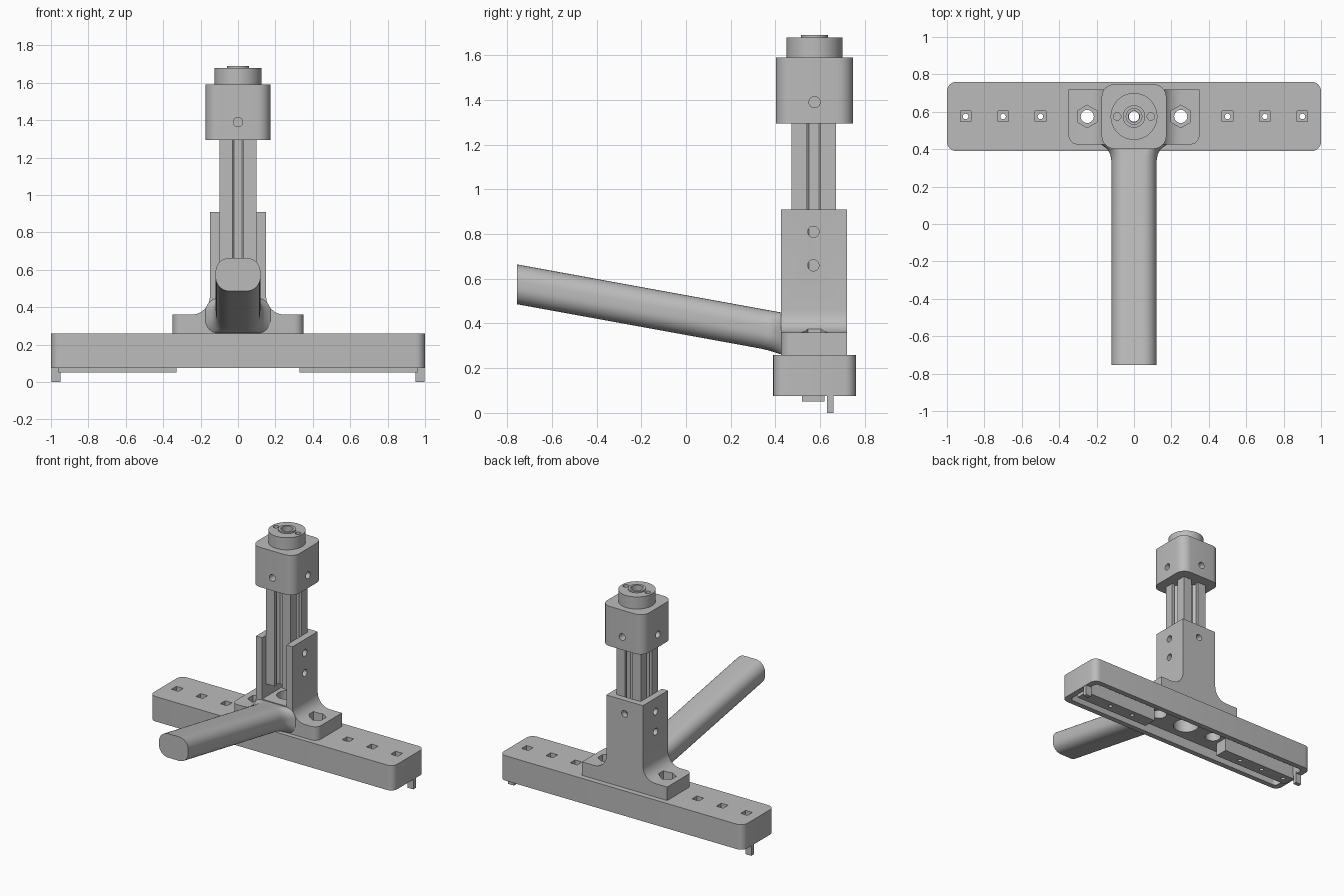
import bpy, bmesh, math
from mathutils import Vector

if "Cube" in bpy.data.objects:
    bpy.data.objects.remove(bpy.data.objects["Cube"])

grey = bpy.data.materials.new("matte_grey")
grey.use_nodes = True
grey.diffuse_color = (0.5, 0.5, 0.5, 1)
grey.node_tree.nodes["Principled BSDF"].inputs["Base Color"].default_value = (0.5, 0.5, 0.5, 1)

CY = 0.575  # depth of the post axis


def circle(u, v, r, n=32, turn=0.0):
    return [(u + r * math.cos(turn + math.tau * i / n), v + r * math.sin(turn + math.tau * i / n)) for i in range(n)]


def rounded(u, v, hu, hv, r, n=6):
    pts = []
    for k, (su, sv) in enumerate([(1, 1), (-1, 1), (-1, -1), (1, -1)]):
        for i in range(n + 1):
            a = (k + i / n) * math.pi / 2
            pts.append((u + su * (hu - r) + r * math.cos(a), v + sv * (hv - r) + r * math.sin(a)))
    return pts


def loft(name, rings):
    bm = bmesh.new()
    loops = [[bm.verts.new(p) for p in ring] for ring in rings]
    n = len(loops[0])
    for a, b in zip(loops, loops[1:]):
        for i in range(n):
            bm.faces.new((a[i], a[(i + 1) % n], b[(i + 1) % n], b[i]))
    bm.faces.new(loops[0])
    bm.faces.new(loops[-1])
    bmesh.ops.recalc_face_normals(bm, faces=bm.faces)
    mesh = bpy.data.meshes.new(name)
    bm.to_mesh(mesh)
    bm.free()
    mesh.materials.append(grey)
    obj = bpy.data.objects.new(name, mesh)
    bpy.context.collection.objects.link(obj)
    return obj


def prism(name, pts, lo, hi, axis="z"):
    place = {"x": lambda u, v, w: (w, u, v), "y": lambda u, v, w: (u, w, v), "z": lambda u, v, w: (u, v, w)}[axis]
    return loft(name, [[place(u, v, w) for u, v in pts] for w in (lo, hi)])


def box(name, x0, x1, y0, y1, z0, z1):
    return prism(name, [(x0, y0), (x1, y0), (x1, y1), (x0, y1)], z0, z1)


def activate(obj):
    bpy.ops.object.select_all(action="DESELECT")
    obj.select_set(True)
    bpy.context.view_layer.objects.active = obj


def cut(obj, *cutters):
    for c in cutters:
        activate(obj)
        mod = obj.modifiers.new("cut", "BOOLEAN")
        mod.operation, mod.solver, mod.object = "DIFFERENCE", "EXACT", c
        bpy.ops.object.modifier_apply(modifier=mod.name)
        bpy.data.objects.remove(c)


def hole(u, v, r, lo, hi, axis="z", n=32, turn=0.0):
    return prism("cutter", circle(u, v, r, n, turn), lo, hi, axis)


# Base bar: hollow underneath, with square nut pockets and bolt holes
base = prism("base_bar", rounded(0, CY, 1, 0.185, 0.05), 0.075, 0.26)
cut(base, prism("cutter", rounded(0, CY, 0.955, 0.145, 0.03), 0, 0.15), hole(0, CY, 0.09, 0, 0.3))
for s in (-1, 1):
    side = "left" if s > 0 else "right"
    rail = box("under_rail_" + side, *sorted((s * 0.33, s * 0.96)), 0.52, 0.62, 0.05, 0.16)
    cut(base, hole(s * 0.25, CY, 0.055, 0, 0.3))
    for x in (0.5, 0.7, 0.9):
        cut(base, hole(s * x, CY, 0.04, 0.2, 0.3, "z", 4, math.pi / 4), hole(s * x, CY, 0.015, 0, 0.3, "z", 16))
        cut(rail, hole(s * x, CY, 0.015, 0, 0.3, "z", 16))
    box("end_tab_" + side, *sorted((s * 0.95, s * 0.998)), 0.63, 0.66, 0, 0.09)

# Bracket: foot and tower joined by round fillets
half = [(0.35, 0.26), (0.35, 0.36)]
for i in range(9):
    a = math.pi / 2 * i / 8
    half.append((0.25 - 0.1 * math.sin(a), 0.46 - 0.1 * math.cos(a)))
half.append((0.15, 0.91))
bracket = prism("bracket", half + [(-x, z) for x, z in reversed(half)], 0.425, 0.72, "y")
bm = bmesh.new()
bm.from_mesh(bracket.data)
corners = [e for e in bm.edges if all(abs(v.co.x) > 0.34 and v.co.y < 0.43 for v in e.verts)
           and abs(e.verts[0].co.z - e.verts[1].co.z) > 0.05]
bmesh.ops.bevel(bm, geom=corners, offset=0.05, segments=6, profile=0.5, affect="EDGES")
bm.to_mesh(bracket.data)
bm.free()
cut(bracket, box("cutter", -0.1, 0.1, 0.3, 0.675, 0.455, 1.0),
    hole(0, CY, 0.07, 0.38, 0.5), hole(0, CY, 0.03, 0.2, 0.5),
    hole(CY - 0.005, 0.81, 0.025, -0.3, 0.3, "x"), hole(CY - 0.005, 0.66, 0.025, -0.3, 0.3, "x"),
    hole(0, 0.81, 0.025, 0.65, 0.8, "y"))
for x in (-0.25, 0.25):
    cut(bracket, hole(x, CY, 0.06, 0.31, 0.5, "z", 6, math.pi / 6), hole(x, CY, 0.035, 0.2, 0.5))

# Handle: sloping rounded bar that flares into the bracket
rings = []
for y, w, drop in [(-0.755, 0.12, 0), (0.33, 0.12, 0), (0.37, 0.126, 0.002), (0.40, 0.142, 0.006),
                   (0.425, 0.175, 0.012), (0.45, 0.175, 0.012)]:
    z = 0.575 - 0.182 * (y + 0.755)
    rings.append([(u, y, max(v, 0.262)) for u, v in rounded(0, z - drop / 2, w, 0.089 + drop / 2, 0.075, 8)])
handle = loft("handle", rings)

# Slotted post
side = [(-0.1, -0.1), (-0.03, -0.1), (-0.03, -0.08), (-0.055, -0.08), (-0.022, -0.047)]
side += [(-x, y) for x, y in reversed(side[1:])]
outline = []
for k in range(4):
    c, s = [(1, 0), (0, 1), (-1, 0), (0, -1)][k]
    outline += [(x * c - y * s, CY - 0.003 + x * s + y * c) for x, y in side]
post = prism("slotted_post", outline, 0.55, 1.5)
cut(post, hole(0, CY, 0.028, 0.5, 1.6))

# Top cap with screw holes on every side
cap = prism("cap", rounded(0, CY, 0.173, 0.173, 0.07, 8), 1.295, 1.59)
cut(cap, hole(0, CY, 0.03, 1.2, 1.7))
for s in (-1, 1):
    cut(cap, hole(0, 1.39, 0.025, CY + s * 0.1, CY + s * 0.3, "y"),
        hole(CY, 1.39, 0.025, s * 0.1, s * 0.3, "x"))

# Collar and inner sleeve
collar = prism("collar", circle(0, CY, 0.125, 48), 1.59, 1.68)
cut(collar, hole(0, CY, 0.06, 1.5, 1.7), hole(0.09, CY, 0.02, 1.63, 1.7), hole(-0.09, CY, 0.02, 1.63, 1.7))
sleeve = prism("sleeve", circle(0, CY, 0.06), 1.59, 1.69)
cut(sleeve, hole(0, CY, 0.042, 1.62, 1.75), hole(0, CY, 0.03, 1.5, 1.75))

for obj in (base, bracket, handle, cap, collar, sleeve, post):
    activate(obj)
    bpy.ops.object.shade_smooth_by_angle(angle=math.radians(30))
